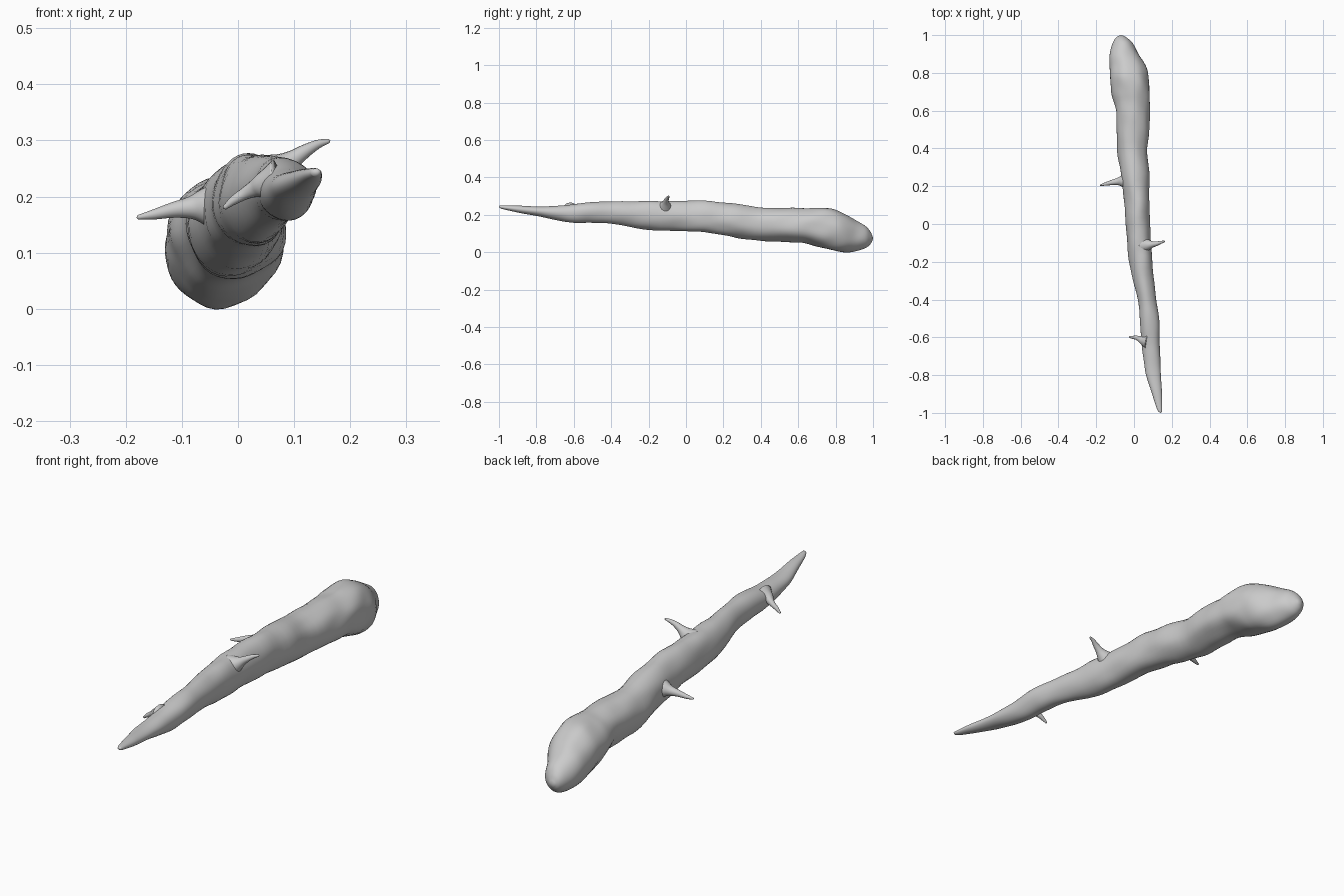
import bpy, bmesh, math
from mathutils import Vector, noise

if "Cube" in bpy.data.objects:
    bpy.data.objects.remove(bpy.data.objects["Cube"])


def spline(rows, steps):
    """Catmull-Rom interpolation through rows of numbers."""
    out = []
    n = len(rows)
    for i in range(n - 1):
        p = [rows[max(0, min(n - 1, i + k))] for k in (-1, 0, 1, 2)]
        for s in range(steps):
            t = s / steps
            out.append([0.5 * (2 * b + (c - a) * t + (2 * a - 5 * b + 4 * c - d) * t * t
                               + (3 * b - a - 3 * c + d) * t ** 3) for a, b, c, d in zip(*p)])
    out.append(list(rows[-1]))
    return out


def skin(name, rings, start, end, sides, bump=0.0):
    """Skin a list of (centre, u, v) rings and close both ends with a tip."""
    bm = bmesh.new()
    loops = []
    for c, u, v in rings:
        loop = []
        for k in range(sides):
            a = 2 * math.pi * k / sides
            d = u * math.cos(a) + v * math.sin(a)
            co = c + d
            if bump:
                w = noise.noise(Vector((co.x * 14, co.y * 9, co.z * 14)))
                co += d * bump * w
            loop.append(bm.verts.new(co))
        loops.append(loop)
    for a, b in zip(loops, loops[1:]):
        for k in range(sides):
            j = (k + 1) % sides
            bm.faces.new((a[k], a[j], b[j], b[k]))
    for tip, loop in ((start, loops[0]), (end, loops[-1])):
        p = bm.verts.new(tip)
        for k in range(sides):
            bm.faces.new((loop[k], loop[(k + 1) % sides], p))
    bmesh.ops.recalc_face_normals(bm, faces=bm.faces)
    me = bpy.data.meshes.new(name)
    bm.to_mesh(me)
    bm.free()
    me.shade_smooth()
    ob = bpy.data.objects.new(name, me)
    bpy.context.collection.objects.link(ob)
    return ob


# Club shaft: y, left x, right x, bottom z, top z
stations = [
    (-0.995, .130, .148, .236, .250), (-0.97, .118, .150, .228, .251),
    (-0.9, .096, .150, .213, .250), (-0.8, .064, .142, .194, .246),
    (-0.7, .050, .138, .174, .249), (-0.6, .038, .136, .158, .257),
    (-0.5, .029, .134, .158, .270), (-0.4, .018, .118, .155, .272),
    (-0.2, -.025, .097, .120, .276), (0, -.042, .085, .112, .276),
    (0.2, -.062, .082, .090, .266), (0.4, -.090, .074, .060, .241),
    (0.6, -.098, .085, .053, .236), (0.7, -.116, .086, .032, .236),
    (0.78, -.130, .078, .014, .232), (0.85, -.131, .055, .004, .205),
    (0.91, -.124, .020, .008, .172), (0.96, -.112, -.010, .022, .140),
    (0.985, -.098, -.038, .042, .112), (0.997, -.080, -.056, .062, .086),
]
rings = []
for y, x0, x1, z0, z1 in spline(stations, 6):
    rings.append((Vector(((x0 + x1) / 2, y, (z0 + z1) / 2)),
                  Vector(((x1 - x0) / 2, 0, 0)), Vector((0, 0, (z1 - z0) / 2))))
skin("club_shaft", rings, (.142, -1, .244), (-.068, 1, .074), 40, 0.10)


# Twig spikes: x, y, z, radius, flared at the base and slightly curved
def spike(name, pts):
    path = spline(pts, 5)
    rings = []
    for i, (x, y, z, r) in enumerate(path):
        a = Vector(path[max(0, i - 1)][:3])
        b = Vector(path[min(len(path) - 1, i + 1)][:3])
        t = (b - a).normalized()
        u = t.cross(Vector((0, 1, 0))).normalized()
        rings.append((Vector((x, y, z)), u * r, u.cross(t) * r))
    tip = Vector(path[-1][:3])
    skin(name, rings, path[0][:3], tip + (tip - Vector(path[-2][:3])).normalized() * .003, 16)


spike("spike_left_rear", [(-.030, .228, .182, .050), (-.062, .227, .182, .032),
                          (-.085, .225, .180, .020), (-.115, .220, .176, .014),
                          (-.150, .212, .168, .009), (-.178, .205, .163, .004)])
spike("spike_right_middle", [(.050, -.112, .235, .045), (.078, -.110, .252, .027),
                             (.098, -.108, .266, .017), (.120, -.104, .281, .012),
                             (.142, -.097, .293, .008), (.162, -.092, .299, .004)])
spike("spike_left_front", [(.070, -.620, .225, .042), (.046, -.615, .220, .025),
                           (.030, -.608, .214, .016), (.012, -.602, .205, .011),
                           (-.008, -.600, .193, .008), (-.024, -.598, .180, .004)])
